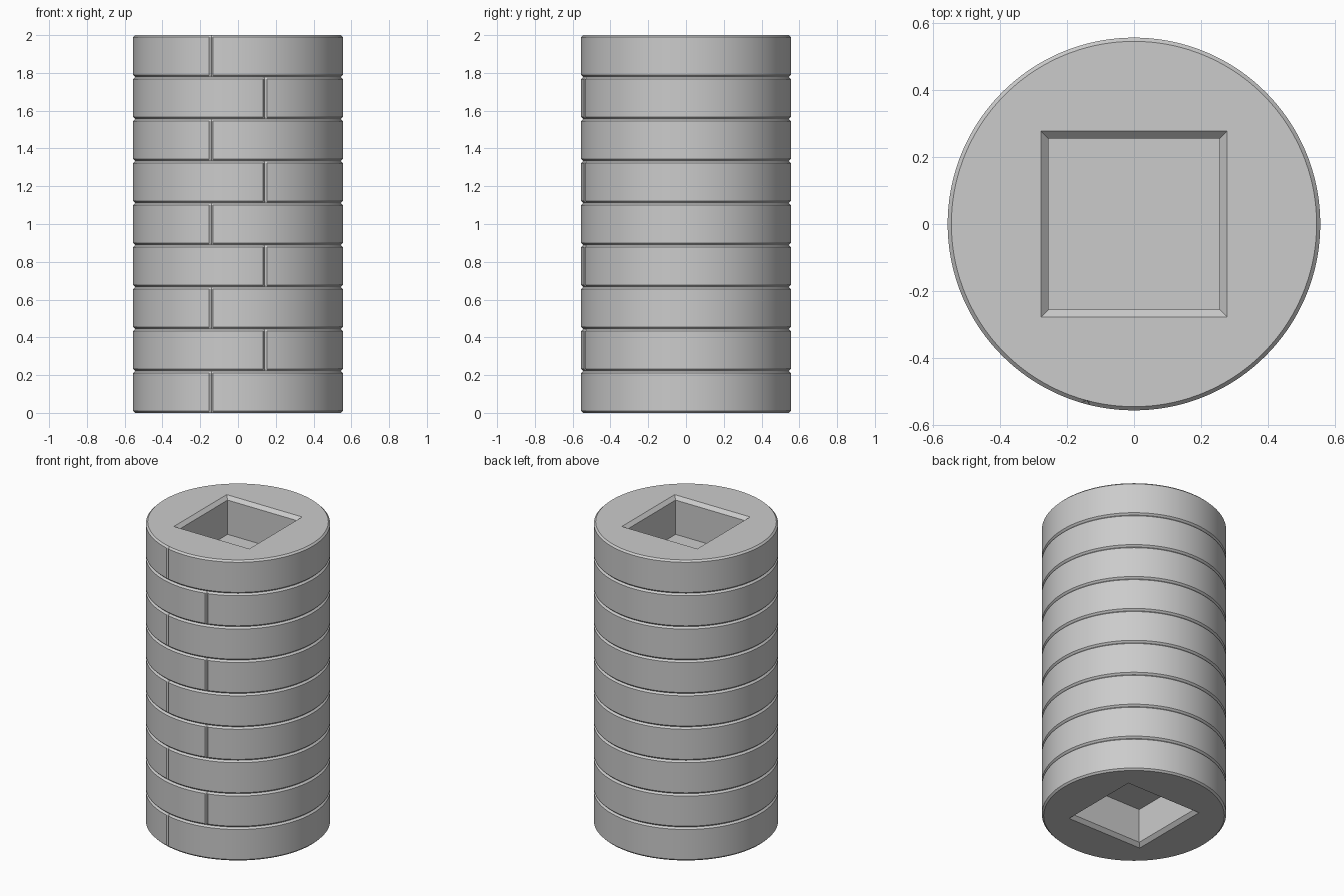
import bpy
import bmesh
from math import sin, cos, radians

default = bpy.data.objects.get("Cube")
if default:
    bpy.data.objects.remove(default)

HEIGHT = 2.0
BANDS = 9
BAND = HEIGHT / BANDS
RADIUS = BAND * 2.5
CHAMFER = BAND / 20
SEAM = radians(15)            # seam angle either side of the front
HALF_SEAM = CHAMFER / RADIUS
HOLE = RADIUS / 2             # half width of the socket mouth
BEVEL = BAND / 10             # socket mouth bevel
DEPTH = 0.25

grey = bpy.data.materials.new("light grey")
grey.use_nodes = True
colour = (0.6, 0.6, 0.6, 1)
grey.diffuse_color = colour
grey.node_tree.nodes["Principled BSDF"].inputs["Base Color"].default_value = colour


def make_object(name, bm):
    bmesh.ops.recalc_face_normals(bm, faces=bm.faces[:])
    mesh = bpy.data.meshes.new(name)
    bm.to_mesh(mesh)
    bm.free()
    mesh.materials.append(grey)
    obj = bpy.data.objects.new(name, mesh)
    bpy.context.collection.objects.link(obj)
    return obj


def stack(name, loops):
    """Skin a list of equal-length point loops and cap both ends."""
    bm = bmesh.new()
    rows = [[bm.verts.new(p) for p in loop] for loop in loops]
    for low, high in zip(rows, rows[1:]):
        for i in range(len(low)):
            j = (i + 1) % len(low)
            bm.faces.new((low[i], low[j], high[j], high[i]))
    bm.faces.new(rows[0][::-1])
    bm.faces.new(rows[-1])
    return make_object(name, bm)


# Angles round the column, with extra points beside both seams
angles = [radians(2.5 * k) for k in range(-72, 72)]
for side in (-SEAM, SEAM):
    angles += [side - HALF_SEAM, side + HALF_SEAM]
angles.sort()


def outline(z, radius, seam=None):
    points = []
    for a in angles:
        r = radius
        if seam is not None and abs(a - seam) < HALF_SEAM / 2:
            r = RADIUS - CHAMFER
        points.append((r * sin(a), -r * cos(a), z))
    return points


# Column of chamfered bands with alternating vertical seams
loops = [outline(0, RADIUS - CHAMFER)]
for n in range(BANDS):
    seam = SEAM if n % 2 else -SEAM
    loops.append(outline(n * BAND + CHAMFER, RADIUS, seam))
    loops.append(outline((n + 1) * BAND - CHAMFER, RADIUS, seam))
    loops.append(outline((n + 1) * BAND, RADIUS - CHAMFER))
column = stack("banded_column", loops)


# Square sockets with bevelled mouths at both ends
def square(half, z):
    return [(x * half, y * half, z) for x, y in ((-1, -1), (1, -1), (1, 1), (-1, 1))]


for name, end, inward in (("top_socket", HEIGHT, -1), ("bottom_socket", 0, 1)):
    inner = HOLE - BEVEL
    cutter = stack(name + "_cutter", [
        square(HOLE + BEVEL, end - inward * BEVEL),
        square(inner, end + inward * BEVEL),
        square(inner, end + inward * DEPTH),
    ])
    cutter.hide_render = True
    cut = column.modifiers.new(name, "BOOLEAN")
    cut.operation = "DIFFERENCE"
    cut.solver = "EXACT"
    cut.object = cutter
    bpy.context.view_layer.objects.active = column
    bpy.ops.object.modifier_apply(modifier=name)
    bpy.data.objects.remove(cutter)

# Smooth the round sides, keep the chamfers crisp
for obj in bpy.context.selected_objects:
    obj.select_set(False)
column.select_set(True)
bpy.context.view_layer.objects.active = column
bpy.ops.object.shade_smooth_by_angle(angle=radians(25))
